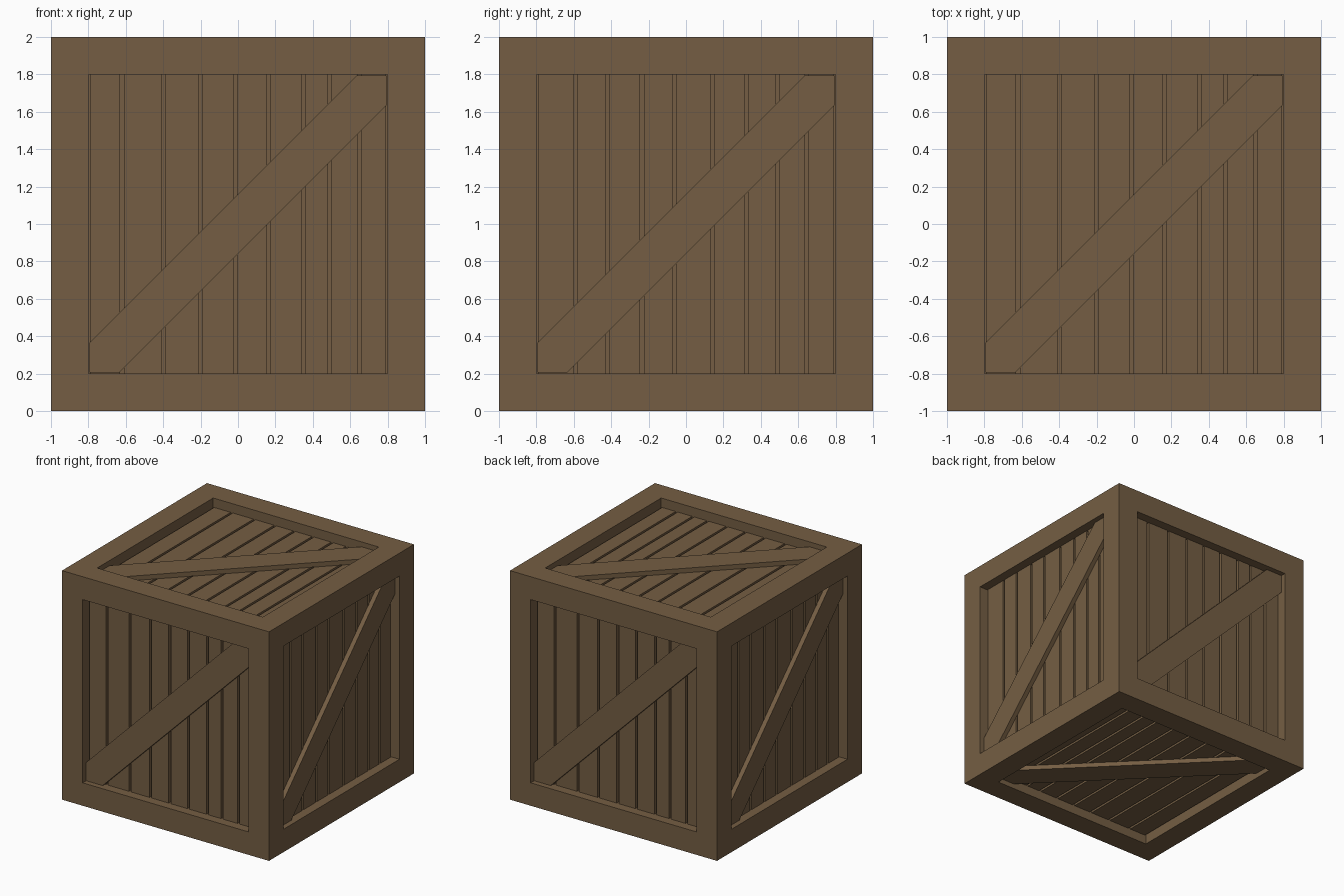
import bpy, bmesh
from mathutils import Vector

if "Cube" in bpy.data.objects:
    bpy.data.objects.remove(bpy.data.objects["Cube"])

HALF, RIM, INNER = 1.0, 0.2, 0.8
FLOOR, PLANK, BRACE = 0.88, 0.92, 0.96   # heights outward from the crate centre
GAP, BAND = 0.02, 0.16
CENTRE = Vector((0, 0, 1))

wood = bpy.data.materials.new("brown wood")
wood.diffuse_color = (0.176, 0.111, 0.056, 1)
wood.use_nodes = True
wood.node_tree.nodes["Principled BSDF"].inputs["Base Color"].default_value = wood.diffuse_color

X, Y, Z = Vector((1, 0, 0)), Vector((0, 1, 0)), Vector((0, 0, 1))
GAPS_A = (-0.62, -0.40, -0.20, -0.015, 0.165, 0.35, 0.49, 0.65)
GAPS_B = (-0.59, -0.42, -0.235, -0.063, 0.143, 0.322, 0.49, 0.645)

# side name: right, up and outward directions, plank gap positions
SIDES = {
    "front": (X, Z, -Y, GAPS_A), "back": (-X, Z, Y, GAPS_A),
    "right": (Y, Z, X, GAPS_B), "left": (-Y, Z, -X, GAPS_B),
    "top": (X, Y, Z, GAPS_A), "bottom": (X, -Y, -Z, GAPS_A),
}


def finish(bm, name):
    bmesh.ops.recalc_face_normals(bm, faces=bm.faces)
    mesh = bpy.data.meshes.new(name)
    bm.to_mesh(mesh)
    bm.free()
    mesh.materials.append(wood)
    bpy.context.collection.objects.link(bpy.data.objects.new(name, mesh))


def prism(bm, side, outline, low, high):
    """Extrude a flat outline on one crate side from height low to high."""
    u, v, w = side[:3]
    base = [bm.verts.new(CENTRE + u * a + v * b + w * low) for a, b in outline]
    top = [bm.verts.new(CENTRE + u * a + v * b + w * high) for a, b in outline]
    bm.faces.new(base[::-1])
    bm.faces.new(top)
    n = len(outline)
    for i in range(n):
        j = (i + 1) % n
        bm.faces.new((base[i], base[j], top[j], top[i]))


# Frame: a cube with every side inset and pushed in
bm = bmesh.new()
bmesh.ops.create_cube(bm, size=2 * HALF)
bmesh.ops.translate(bm, verts=bm.verts, vec=CENTRE)
for face in list(bm.faces):
    normal = face.normal.copy()
    bmesh.ops.inset_region(bm, faces=[face], thickness=RIM, use_even_offset=True)
    ext = bmesh.ops.extrude_face_region(bm, geom=[face])
    verts = [g for g in ext["geom"] if isinstance(g, bmesh.types.BMVert)]
    bmesh.ops.translate(bm, verts=verts, vec=normal * (FLOOR - HALF))
    if face.is_valid:
        bmesh.ops.delete(bm, geom=[face], context='FACES_ONLY')
finish(bm, "frame")

for name, side in SIDES.items():
    # Planks with narrow gaps
    bm = bmesh.new()
    cuts = (-INNER,) + side[3] + (INNER,)
    for a, b in zip(cuts, cuts[1:]):
        a, b = a + GAP / 2, b - GAP / 2
        prism(bm, side, [(a, -INNER), (b, -INNER), (b, INNER), (a, INNER)], FLOOR, PLANK)
    finish(bm, name + "_planks")

    # Diagonal brace clipped to the frame opening
    bm = bmesh.new()
    e = INNER - 0.005
    k = e - BAND
    prism(bm, side, [(-e, -e), (-k, -e), (e, k), (e, e), (k, e), (-e, -k)], PLANK, BRACE)
    finish(bm, name + "_brace")
